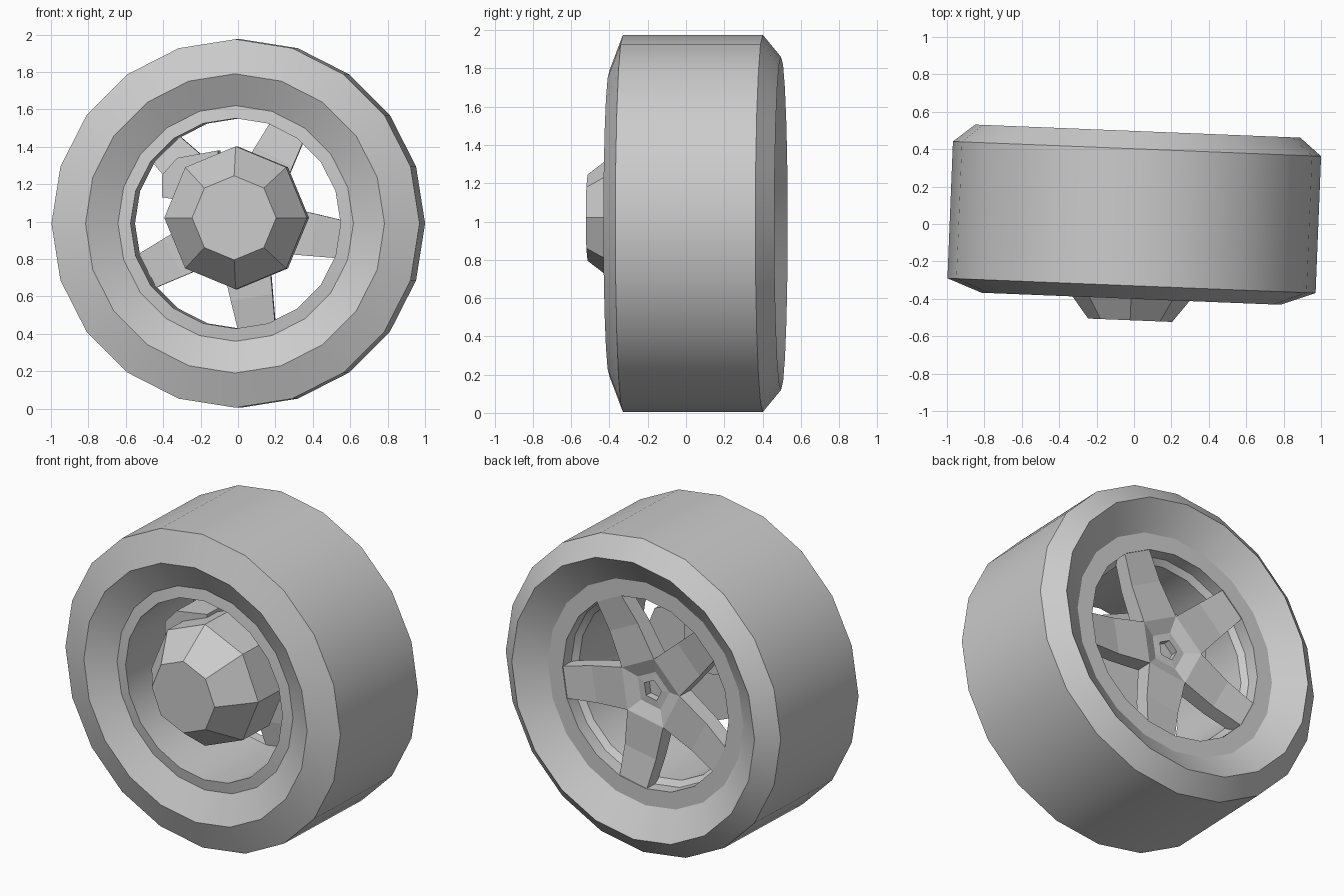
import bpy, bmesh, math
from mathutils import Matrix

if "Cube" in bpy.data.objects:
    bpy.data.objects.remove(bpy.data.objects["Cube"])

CENTRE_Z = 0.99
YAW = Matrix.Rotation(math.radians(-2.3), 4, 'Z')   # the wheel is steered slightly
PLACE = YAW @ Matrix.Translation((0, 0, CENTRE_Z))


def finish(name, bm, smooth=False):
    bmesh.ops.remove_doubles(bm, verts=bm.verts, dist=1e-5)
    bmesh.ops.recalc_face_normals(bm, faces=bm.faces)
    bm.transform(PLACE)
    mesh = bpy.data.meshes.new(name)
    bm.to_mesh(mesh)
    bm.free()
    ob = bpy.data.objects.new(name, mesh)
    bpy.context.collection.objects.link(ob)
    if smooth:
        bpy.ops.object.select_all(action='DESELECT')
        ob.select_set(True)
        bpy.context.view_layer.objects.active = ob
        bpy.ops.object.shade_smooth_by_angle(angle=math.radians(25))
    return ob


def polar(r, deg, y, zc=0.0):
    a = math.radians(deg)
    return (r * math.cos(a), y, zc + r * math.sin(a))


def lathe(name, profile, sides, closed, zc=0.0, smooth=False):
    """Revolve (radius, y) points around the axle; open profiles get end caps."""
    bm = bmesh.new()
    rings = [[bm.verts.new(polar(r, 90 + 360 * i / sides, y, zc)) for i in range(sides)]
             for r, y in profile]
    pairs = list(zip(rings, rings[1:]))
    if closed:
        pairs.append((rings[-1], rings[0]))
    for a, b in pairs:
        for i in range(sides):
            j = (i + 1) % sides
            bm.faces.new((a[i], a[j], b[j], b[i]))
    if not closed:
        bm.faces.new(rings[0])
        bm.faces.new(rings[-1])
    return finish(name, bm, smooth)


# Tyre and rim barrel as one revolved section
lathe("tyre_and_rim", [
    (0.985, -0.33), (0.80, -0.40), (0.63, -0.31), (0.562, -0.32),
    (0.562, 0.27), (0.595, 0.30), (0.595, 0.38), (0.70, 0.38),
    (0.87, 0.497), (0.985, 0.402)], 20, True, smooth=True)

# Eight-sided brake drum, slightly above the wheel centre
lathe("brake_drum", [(0.225, -0.515), (0.382, -0.31), (0.382, -0.06)], 8, False, zc=0.03)

# Caliper block hugging the upper left of the drum
bm = bmesh.new()
section = [(-0.40, 0.14), (-0.40, 0.26), (-0.32, 0.35), (-0.10, 0.39), (-0.10, 0.26), (-0.28, 0.12)]
face = bm.faces.new([bm.verts.new((x, -0.16, z)) for x, z in section])
ext = bmesh.ops.extrude_face_region(bm, geom=[face])
moved = [g for g in ext["geom"] if isinstance(g, bmesh.types.BMVert)]
bmesh.ops.translate(bm, verts=moved, vec=(0, 0.31, 0))
bm.faces.new([bm.verts.new((x, -0.16, z)) for x, z in section]) if len(bm.faces) < 8 else None
finish("brake_caliper", bm)

# Five bent spokes meeting at a pentagonal hub with a small socket
HUB = 0.22
c36, s36 = math.cos(math.radians(36)), math.sin(math.radians(36))
# rows: distance out, half width, outer y, inner y
rows = [(0.065 * c36, 0.065 * s36, 0.27, 0.23),
        (0.065 * c36, 0.065 * s36, 0.315, 0.23),
        (0.12 * c36, 0.12 * s36, 0.312, 0.23),
        (HUB * c36, HUB * s36, 0.347, 0.24),
        (0.40, 0.113, 0.347, 0.25),
        (0.61, 0.097, 0.378, 0.285)]
bm = bmesh.new()
for k in range(5):
    rot = Matrix.Rotation(math.radians(-(63 + 72 * k)), 4, 'Y')

    def pair(out, half, y):
        return [bm.verts.new(rot @ Matrix.Translation((out, y, s * half)).to_translation())
                for s in (-1, 1)]

    outer = [pair(o, h, y) for o, h, y, _ in rows]
    inner = [pair(o, h, y) for o, h, _, y in rows[2:]]
    for strip in (outer, inner):
        for a, b in zip(strip, strip[1:]):
            bm.faces.new((a[0], a[1], b[1], b[0]))
    # side walls and the tip buried in the rim
    for s in (0, 1):
        for i in (3, 4):
            bm.faces.new((outer[i][s], outer[i + 1][s], inner[i - 1][s], inner[i - 2][s]))
    bm.faces.new((*outer[5], inner[3][1], inner[3][0]))
    # socket floor and hub back wedges
    for base, y in ((outer[0], 0.27), (inner[0], 0.23)):
        bm.faces.new((base[0], base[1], bm.verts.new((0, y, 0))))
finish("spokes", bm)
